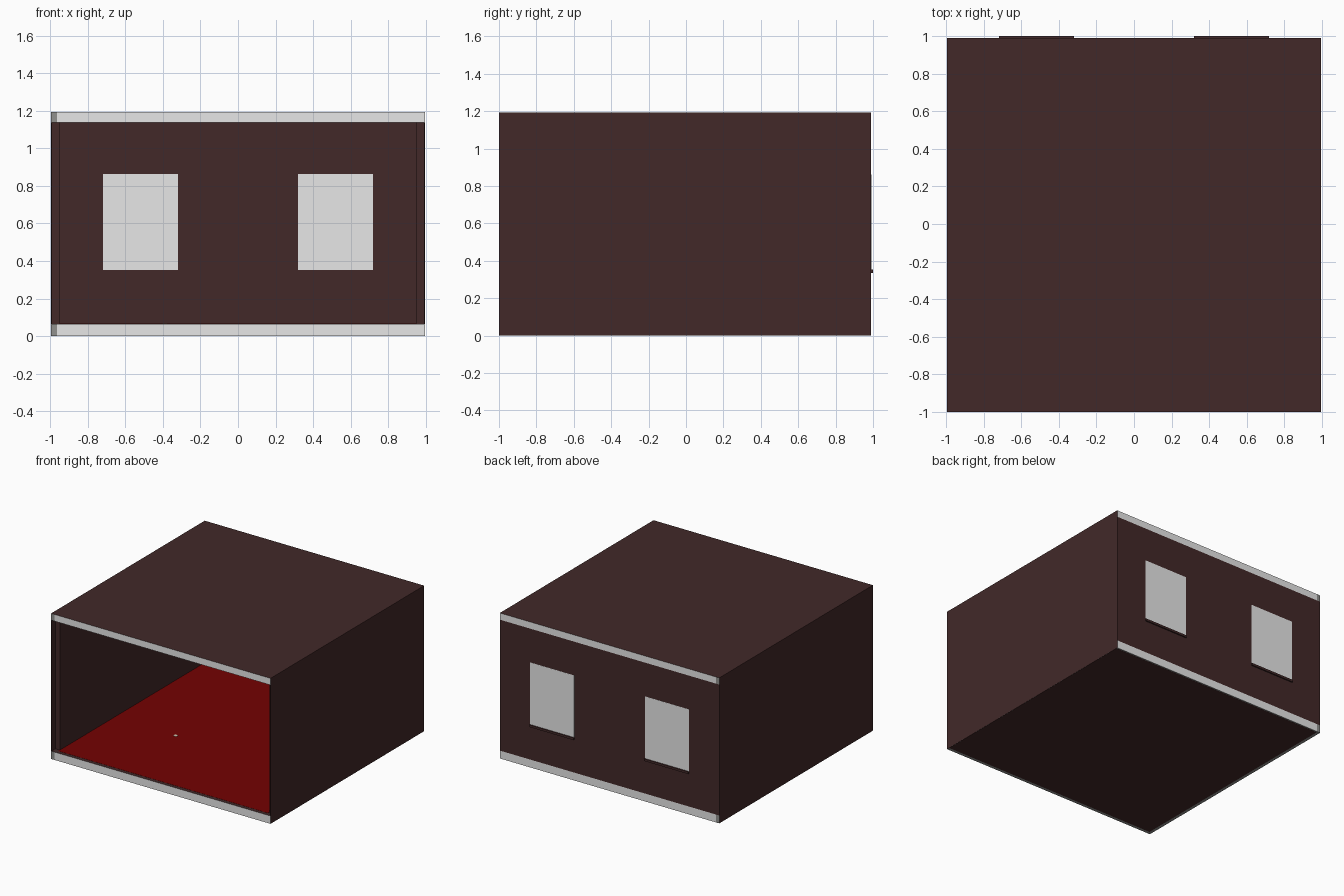
import bpy, bmesh
from mathutils import Vector

if "Cube" in bpy.data.objects:
    bpy.data.objects.remove(bpy.data.objects["Cube"])


def mat(name, r, g, b):
    m = bpy.data.materials.new(name)
    m.diffuse_color = (r, g, b, 1)
    m.use_nodes = True
    m.node_tree.nodes["Principled BSDF"].inputs["Base Color"].default_value = m.diffuse_color
    return m


DARK = mat("dark brown", 0.054, 0.0215, 0.0215)
GREY = mat("light grey", 0.8, 0.8, 0.8)
MID = mat("medium grey", 0.28, 0.28, 0.27)
RED = mat("carpet red", 0.175, 0.0005, 0.0005)
CREAM = mat("cream", 1.0, 0.92, 0.72)


def box(name, x0, x1, y0, y1, z0, z1, material, second=None, rule=None):
    """Axis-aligned box; faces passing the rule take the second material."""
    bm = bmesh.new()
    bmesh.ops.create_cube(bm, size=1)
    for v in bm.verts:
        v.co = Vector((x1 if v.co.x > 0 else x0,
                       y1 if v.co.y > 0 else y0,
                       z1 if v.co.z > 0 else z0))
    bm.normal_update()
    me = bpy.data.meshes.new(name)
    me.materials.append(material)
    if second:
        me.materials.append(second)
        for f in bm.faces:
            f.material_index = 1 if rule(f.normal) else 0
    bm.to_mesh(me)
    bm.free()
    ob = bpy.data.objects.new(name, me)
    bpy.context.collection.objects.link(ob)
    return ob


W = 0.995            # half width
F, B = -1.0, 0.99    # front and back of the shell
T = 0.045            # wall thickness
Z0, Z1, H = 0.065, 1.138, 1.193
E = -W + 0.03        # inner end of the medium grey end pieces


def ends(n):
    return abs(n.y) > 0.5


# floor and ceiling slabs with grey edges and darker grey left end pieces
for name, z0, z1 in (("floor", 0.001, Z0), ("ceiling", Z1, H)):
    box(name + "_slab", E, W, F, B, z0, z1, DARK, GREY, ends)
    box(name + "_end", -W, E, F, B, z0, z1, DARK, MID, ends)

# underside: medium grey border around a dark plate
box("underside_border", -W, W, F, B, 0.0005, 0.001, MID)
box("underside", -W + 0.025, W, F + 0.025, B - 0.01, 0, 0.001, DARK)

# side walls: a thin outer skin with the inner lining set back at the front
for side, s in (("left", -1), ("right", 1)):
    box(side + "_skin", *sorted((s * W, s * (W - 0.004))), F, B, Z0, Z1, DARK)
    box(side + "_wall", *sorted((s * (W - 0.004), s * (W - T))),
        F + 0.05, B, Z0, Z1, DARK)
box("back_wall", -W + T, W - T, B - T, B, Z0, Z1, DARK)

# carpet
box("carpet", -W + T, W - T, F + 0.03, B - T, Z0 - 0.002, Z0 + 0.001, RED)
box("carpet_stud", -0.403, -0.377, -0.263, -0.237, Z0, Z0 + 0.004, CREAM)

# windows and sills
for side, s in (("left", -1), ("right", 1)):
    xs = sorted((s * 0.32, s * 0.72))
    box(side + "_window", *xs, B - T - 0.001, B + 0.001, 0.353, 0.862, GREY)
    box(side + "_sill", *xs, B - T - 0.005, 1.0, 0.335, 0.353, DARK)
